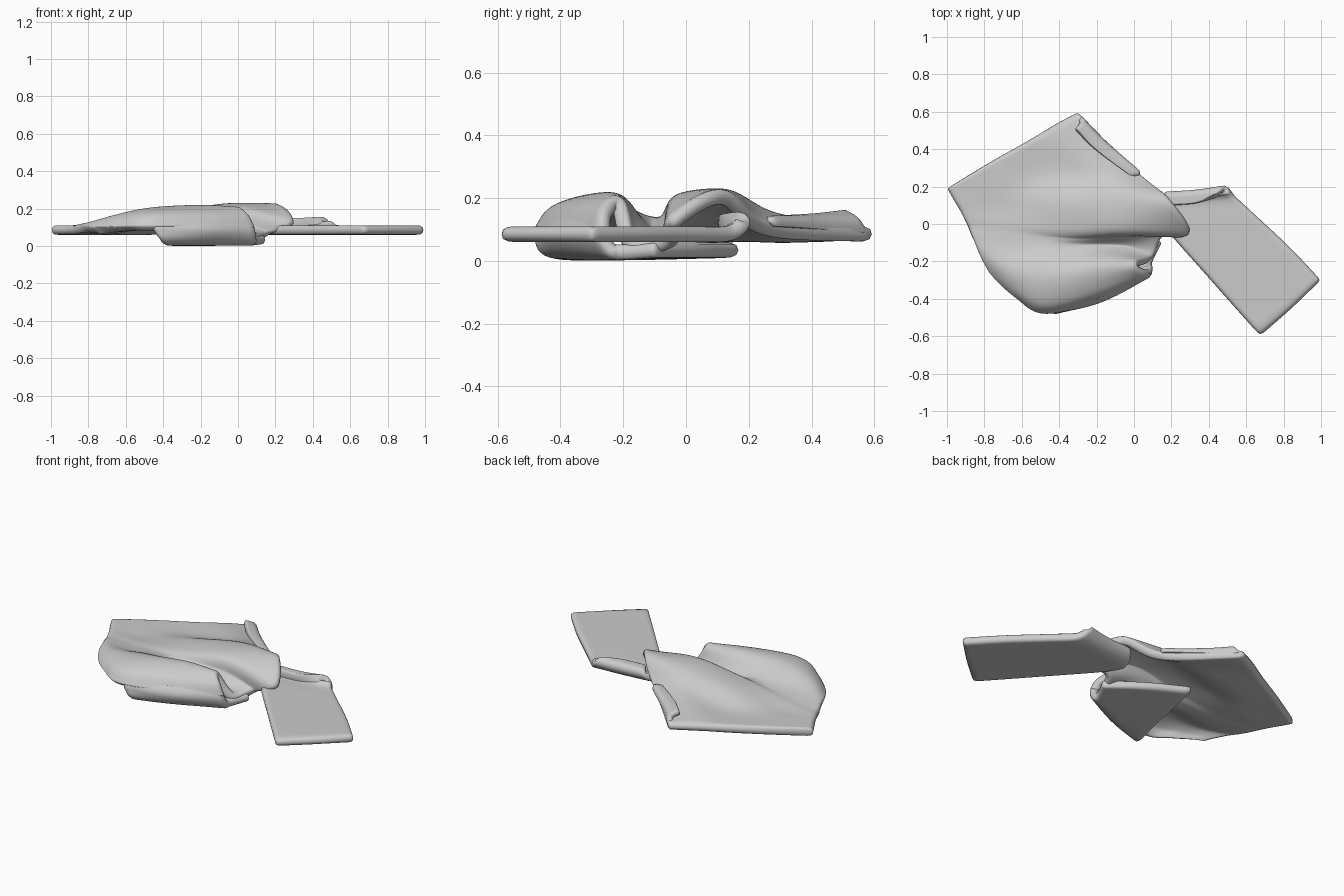
import bpy, bmesh
from mathutils import Vector

THICK = 0.05


def spline(pts, n):
    """Smooth path through the points, n steps per span."""
    p = [Vector(q) for q in pts]
    p = [2 * p[0] - p[1]] + p + [2 * p[-1] - p[-2]]
    out = []
    for i in range(1, len(p) - 2):
        a, b, c, d = p[i - 1:i + 3]
        for k in range(n):
            t = k / n
            out.append(0.5 * (2 * b + (c - a) * t + (2 * a - 5 * b + 4 * c - d) * t * t
                              + (3 * b - a - 3 * c + d) * t ** 3))
    return out + [p[-2]]


def cloth(name, columns, n=7, thick=THICK):
    """Thick soft sheet lofted through columns of control points."""
    cols = [spline(c, n) for c in columns]
    rows = [spline(r, n) for r in zip(*cols)]
    bm = bmesh.new()
    v = [[bm.verts.new(p) for p in r] for r in rows]
    for a, b in zip(v, v[1:]):
        for i in range(len(a) - 1):
            bm.faces.new((a[i], a[i + 1], b[i + 1], b[i]))
    bmesh.ops.recalc_face_normals(bm, faces=bm.faces)
    me = bpy.data.meshes.new(name)
    bm.to_mesh(me)
    bm.free()
    me.polygons.foreach_set("use_smooth", [True] * len(me.polygons))
    ob = bpy.data.objects.new(name, me)
    bpy.context.collection.objects.link(ob)
    s = ob.modifiers.new("Thickness", "SOLIDIFY")
    s.thickness = thick
    s.offset = 0
    soft = ob.modifiers.new("Soft edge", "SUBSURF")
    soft.levels = soft.render_levels = 1
    return ob


# wide end of the cloth: flat at the back, arch, valley, then front roll
cloth("main_sheet", [
    [(-1.0, .19, .085), (-.96, .12, .085), (-.93, .07, .085), (-.91, .03, .085),
     (-.89, -.01, .085), (-.87, -.06, .09), (-.83, -.14, .09), (-.79, -.21, .085), (-.75, -.27, .08)],
    [(-.78, .325, .085), (-.7, .2, .085), (-.65, .1, .09), (-.63, .0, .1),
     (-.63, -.06, .1), (-.65, -.14, .11), (-.66, -.24, .14), (-.64, -.33, .125), (-.61, -.39, .09)],
    [(-.56, .45, .085), (-.43, .27, .09), (-.36, .12, .15), (-.33, -.02, .15),
     (-.36, -.07, .12), (-.42, -.13, .12), (-.46, -.27, .18), (-.47, -.41, .155), (-.47, -.465, .09)],
    [(-.42, .535, .085), (-.17, .28, .13), (-.06, .13, .2), (-.03, -.02, .19),
     (-.06, -.05, .12), (-.09, -.12, .07), (-.2, -.22, .19), (-.19, -.34, .165), (-.18, -.39, .09)],
    [(-.3, .6, .085), (.04, .25, .1), (.21, .11, .205), (.3, -.04, .12),
     (.16, -.05, .06), (.1, -.18, .05), (.02, -.215, .18), (.06, -.25, .15), (.09, -.255, .09)],
])

# roll turning under the sheet
cloth("front_roll_underside", [
    [(-.465, -.445, .125), (-.45, -.462, .08), (-.41, -.43, .032), (-.35, -.2, .027), (-.28, .18, .035)],
    [(-.19, -.375, .125), (-.18, -.395, .08), (-.18, -.35, .032), (-.12, -.2, .027), (-.05, .05, .035)],
    [(.07, -.25, .125), (.09, -.255, .08), (.1, -.23, .035), (.1, -.2, .028), (.15, -.1, .035)],
])

# lifted lip along the back right edge
cloth("back_lip", [
    [(-.305, .58, .085), (-.285, .55, .125), (-.315, .51, .15)],
    [(-.17, .44, .095), (-.16, .42, .125), (-.21, .4, .135)],
    [(.02, .27, .11), (.03, .26, .125), (-.01, .25, .125)],
], thick=.035)

# narrow end with a curled back edge
cloth("right_flap", [
    [(.2, .1, .125), (.16, .15, .12), (.13, .1, .085), (.15, 0, .085),
     (.4, -.29, .085), (.675, -.6, .085)],
    [(.33, .11, .125), (.33, .16, .12), (.33, .12, .085), (.4, 0, .085),
     (.61, -.22, .085), (.84, -.455, .085)],
    [(.44, .15, .135), (.5, .185, .125), (.55, .14, .088), (.68, .02, .085),
     (.84, -.13, .085), (1.0, -.3, .085)],
])
